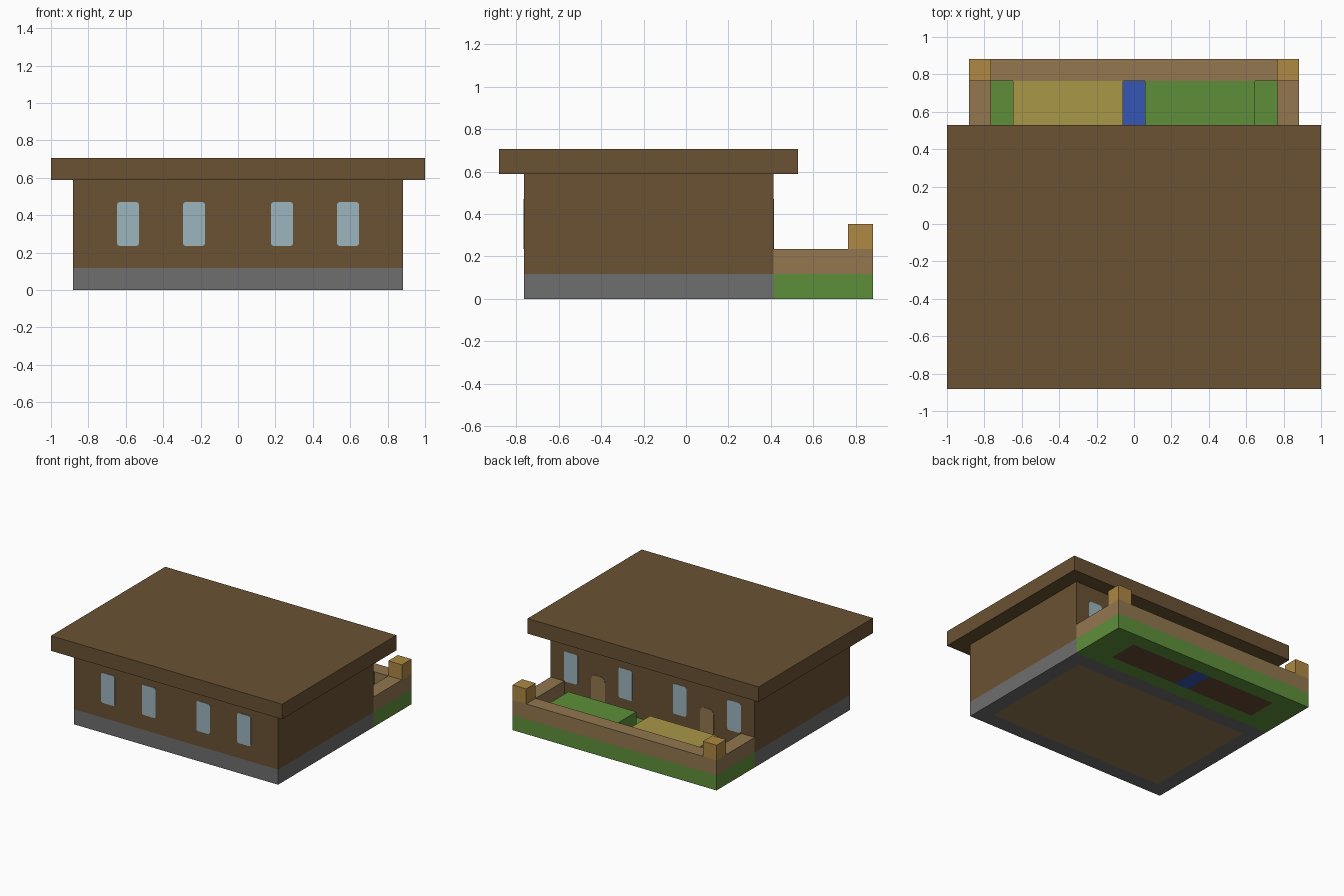
import bpy
import bmesh
from math import sin, cos, pi
from mathutils import Vector

if "Cube" in bpy.data.objects:
    bpy.data.objects.remove(bpy.data.objects["Cube"], do_unlink=True)

U = 2 / 17  # one building block


def material(name, rgb):
    lin = [((c / 255 + 0.055) / 1.055) ** 2.4 for c in rgb] + [1]
    m = bpy.data.materials.new(name)
    m.use_nodes = True
    m.diffuse_color = lin
    bsdf = m.node_tree.nodes["Principled BSDF"]
    bsdf.inputs["Base Color"].default_value = lin
    bsdf.inputs["Roughness"].default_value = 0.9
    return m


dark_wood = material("dark wood", (106, 82, 51))
light_wood = material("light wood", (146, 119, 79))
stone = material("grey stone", (110, 110, 110))
glass = material("pale glass", (156, 181, 190))
grass = material("green grass", (94, 143, 58))
lamp = material("amber lamp", (173, 136, 67))
wheat = material("yellow wheat", (169, 151, 70))
water = material("blue water", (53, 86, 181))
soil = material("brown soil", (104, 76, 50))


def finish(name, bm, mat):
    bmesh.ops.recalc_face_normals(bm, faces=bm.faces)
    mesh = bpy.data.meshes.new(name)
    bm.to_mesh(mesh)
    bm.free()
    mesh.materials.append(mat)
    obj = bpy.data.objects.new(name, mesh)
    bpy.context.collection.objects.link(obj)
    return obj


def blocks(name, mat, *boxes):
    """One object from boxes given as x, y and z ranges in block units."""
    bm = bmesh.new()
    for x0, x1, y0, y1, z0, z1 in boxes:
        lo, hi = Vector((x0, y0, z0)) * U, Vector((x1, y1, z1)) * U
        for v in bmesh.ops.create_cube(bm, size=1)["verts"]:
            v.co = (lo + hi) / 2 + v.co * (hi - lo)
    return finish(name, bm, mat)


def ring(x0, x1, y0, y1, ix0, ix1, iy0, iy1, z0, z1):
    """Four boxes forming a rectangular frame."""
    return [(x0, x1, y0, iy0, z0, z1), (x0, x1, iy1, y1, z0, z1),
            (x0, ix0, iy0, iy1, z0, z1), (ix1, x1, iy0, iy1, z0, z1)]


def plate(name, mat, x, y, z0, z1, top_r, bottom_r):
    """Thin rounded panel, one block wide, straddling a wall plane."""
    bm = bmesh.new()
    corners = [(0.5, z1, top_r, 0), (-0.5, z1, top_r, 1),
               (-0.5, z0, bottom_r, 2), (0.5, z0, bottom_r, 3)]
    verts = []
    for cx, cz, r, quarter in corners:
        sx = 1 if cx > 0 else -1
        sz = 1 if cz == z1 else -1
        for i in range(4 if r else 1):
            a = (quarter + i / 3) * pi / 2
            px = cx + r * (cos(a) - sx) if r else cx
            pz = cz + r * (sin(a) - sz) if r else cz
            verts.append(bm.verts.new(((x + px) * U, y * U - 0.003, pz * U)))
    face = bm.faces.new(verts)
    out = bmesh.ops.extrude_face_region(bm, geom=[face])
    moved = [g for g in out["geom"] if isinstance(g, bmesh.types.BMVert)]
    bmesh.ops.translate(bm, verts=moved, vec=(0, 0.006, 0))
    return finish(name, bm, mat)


# House: stone footing, plank floor, walls and flat roof
blocks("stone_base", stone, *ring(-7.5, 7.5, -6.5, 3.5, -6.5, 6.5, -5.5, 2.5, 0, 1))
blocks("plank_floor", light_wood, (-6.5, 6.5, -5.5, 2.5, 0, 1))
blocks("house_walls", dark_wood, (-7.5, 7.5, -6.5, 3.5, 1, 5))
blocks("flat_roof", dark_wood, (-8.5, 8.5, -7.5, 4.5, 5, 6))

# Windows and back doors, mirrored left and right
for side, label in ((1, "left"), (-1, "right")):
    for i, x in enumerate((2, 5)):
        plate(f"front_window_{label}_{i + 1}", glass, side * x, -6.5, 2, 4, 0.13, 0.13)
    for i, x in enumerate((2, 6)):
        plate(f"back_window_{label}_{i + 1}", glass, side * x, 3.5, 2, 4, 0.13, 0.13)
    plate(f"back_door_{label}", light_wood, side * 4, 3.5, 1, 3, 0.3, 0)
    # Corner lamp blocks on the garden wall
    x = side * 7
    blocks(f"corner_lamp_{label}", lamp, (x - 0.5, x + 0.5, 6.5, 7.5, 2, 3))

# Garden: lawn frame, low wall, tilled beds, channel and crops
blocks("garden_lawn", grass, *ring(-7.5, 7.5, 3.5, 7.5, -5.5, 5.5, 4.5, 6.5, 0, 1))
blocks("garden_wall", light_wood, (-7.5, 7.5, 6.5, 7.5, 1, 2),
       (-7.5, -6.5, 3.5, 6.5, 1, 2), (6.5, 7.5, 3.5, 6.5, 1, 2))
blocks("garden_beds", soil, (-5.5, -0.5, 4.5, 6.5, 0, 0.94),
       (0.5, 5.5, 4.5, 6.5, 0, 0.94))
blocks("water_channel", water, (-0.5, 0.5, 4.5, 6.5, 0, 0.88))
blocks("wheat_crop", wheat, (-5.5, -0.5, 4.5, 6.5, 0.94, 1.94))
blocks("green_crop", grass, (0.5, 5.5, 4.5, 6.5, 0.94, 1.94))
